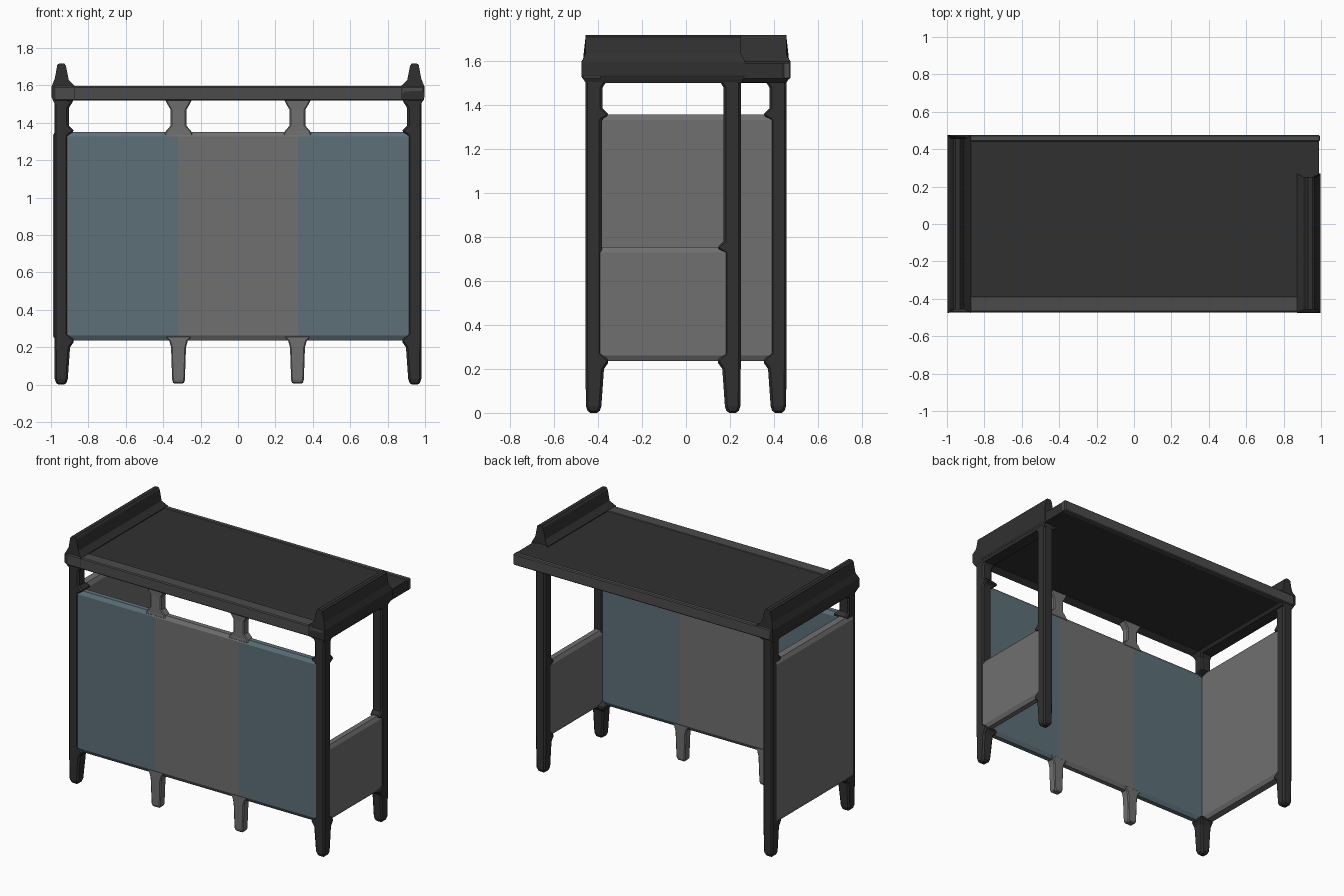
import bpy, bmesh

if "Cube" in bpy.data.objects:
    bpy.data.objects.remove(bpy.data.objects["Cube"])

def material(name, r, g, b):
    m = bpy.data.materials.new(name)
    m.diffuse_color = (r, g, b, 1)
    m.use_nodes = True
    m.node_tree.nodes["Principled BSDF"].inputs["Base Color"].default_value = m.diffuse_color
    return m

DARK = material("dark_metal", 0.03, 0.03, 0.03)
GREY = material("grey_panel", 0.16, 0.16, 0.16)
BLUE = material("blue_grey_glass", 0.11, 0.16, 0.19)
RAIL = material("rail_grey", 0.07, 0.07, 0.07)

def finish(name, bm, mat, bevel=0):
    bmesh.ops.recalc_face_normals(bm, faces=bm.faces)
    me = bpy.data.meshes.new(name)
    bm.to_mesh(me)
    bm.free()
    ob = bpy.data.objects.new(name, me)
    bpy.context.collection.objects.link(ob)
    me.materials.append(mat)
    if bevel:
        mod = ob.modifiers.new("edge", 'BEVEL')
        mod.width = bevel
        mod.segments = 1
        mod.limit_method = 'ANGLE'
        mod.angle_limit = 1.0
    return ob

def skin(name, loops, mat, bevel=0):
    """Join equal-length point loops into a closed solid."""
    bm = bmesh.new()
    rows = [[bm.verts.new(p) for p in loop] for loop in loops]
    n = len(rows[0])
    for a, b in zip(rows, rows[1:]):
        for i in range(n):
            j = (i + 1) % n
            bm.faces.new((a[i], a[j], b[j], b[i]))
    bm.faces.new(rows[0])
    bm.faces.new(rows[-1])
    return finish(name, bm, mat, bevel)

def stack(name, rings, mat, bevel=0):
    """Stack rectangles (x0, x1, y0, y1, z) upwards."""
    return skin(name, [[(a, c, z), (b, c, z), (b, d, z), (a, d, z)]
                       for a, b, c, d, z in rings], mat, bevel)

# Corner posts: tapered feet, flared on the inward sides at the panel edges
def corner_post(name, cx, cy, sx, sy, panel_top):
    p = panel_top
    rows = [(0, .025, 0), (.03, .035, 0), (.2, .037, .01), (.235, .037, .035),
            (.27, .037, 0), (p - .02, .037, 0), (p, .037, .035),
            (p + .03, .037, .004), (1.48, .037, .004), (1.525, .037, .032)]
    rings = []
    for z, h, f in rows:
        rings.append((cx - h - (f if sx < 0 else 0), cx + h + (f if sx > 0 else 0),
                      cy - h - (f if sy < 0 else 0), cy + h + (f if sy > 0 else 0), z))
    stack(name, rings, DARK, 0.01)

corner_post("left_front_post", -.945, -.42, 1, 1, 1.355)
corner_post("right_front_post", .945, -.42, -1, 1, 1.355)
corner_post("left_rear_post", -.945, .42, 0, -1, 1.355)
corner_post("right_rear_post", .945, .212, 0, -1, .75)

# Wall panels with chamfered top and bottom edges
def panel(name, x0, x1, y0, y1, top, mat):
    c = 0.015
    ix, iy = (0, c) if x1 - x0 > y1 - y0 else (c, 0)
    small = (x0 + ix, x1 - ix, y0 + iy, y1 - iy)
    full = (x0, x1, y0, y1)
    stack(name, [small + (.235,), full + (.262,), full + (top - .025,), small + (top,)], mat)

panel("long_panel_left", -.93, -.32, -.453, -.39, 1.352, BLUE)
panel("long_panel_middle", -.32, .32, -.453, -.39, 1.352, GREY)
panel("long_panel_right", .32, .93, -.453, -.39, 1.352, BLUE)
panel("left_end_panel", -.99, -.912, -.42, .42, 1.358, GREY)
panel("right_end_panel", .912, .978, -.42, .212, .755, GREY)

# Middle feet and roof brackets of the long wall
def mid(name, x, rows):
    stack(name, [(x - h, x + h, -.421 - t, -.421 + t, z) for z, h, t in rows], GREY, 0.006)

for side, x in (("left", -.318), ("right", .318)):
    mid(side + "_middle_foot", x, [(.005, .027, .022), (.025, .034, .028),
                                   (.2, .04, .03), (.235, .05, .03), (.262, .075, .03)])
    mid(side + "_roof_bracket", x, [(1.33, .078, .03), (1.355, .068, .028), (1.385, .042, .028),
                                    (1.47, .042, .028), (1.5, .06, .03), (1.53, .075, .032)])

# Roof slab and its lighter front and rear rails
stack("roof", [(-.985, .99, -.465, .468, 1.52), (-.985, .99, -.465, .468, 1.592)], DARK)
for nm, a, b in (("front_rail", -.472, -.385), ("rear_rail", .44, .476)):
    stack(nm, [(-.985, .994, a, b, 1.518), (-.985, .994, a, b, 1.596)], RAIL, 0.006)

# Raised end caps: one outline swept along the depth, narrower towards the top
OUTLINE = [(.98, 1.5), (.996, 1.535), (.996, 1.595), (.98, 1.635), (.966, 1.71), (.955, 1.718),
           (.93, 1.718), (.92, 1.705), (.905, 1.63), (.872, 1.597), (.872, 1.53), (.9, 1.502)]

def cap(name, s, y0, y1):
    def inset(z):
        return 0.02 if z > 1.62 or z < 1.52 else 0
    skin(name, [[(s * x, y0 + inset(z), z) for x, z in OUTLINE],
                [(s * x, y1 - inset(z), z) for x, z in OUTLINE]], DARK)

cap("left_end_cap", -1, -.476, .476)
cap("right_end_cap", 1, -.476, .27)
